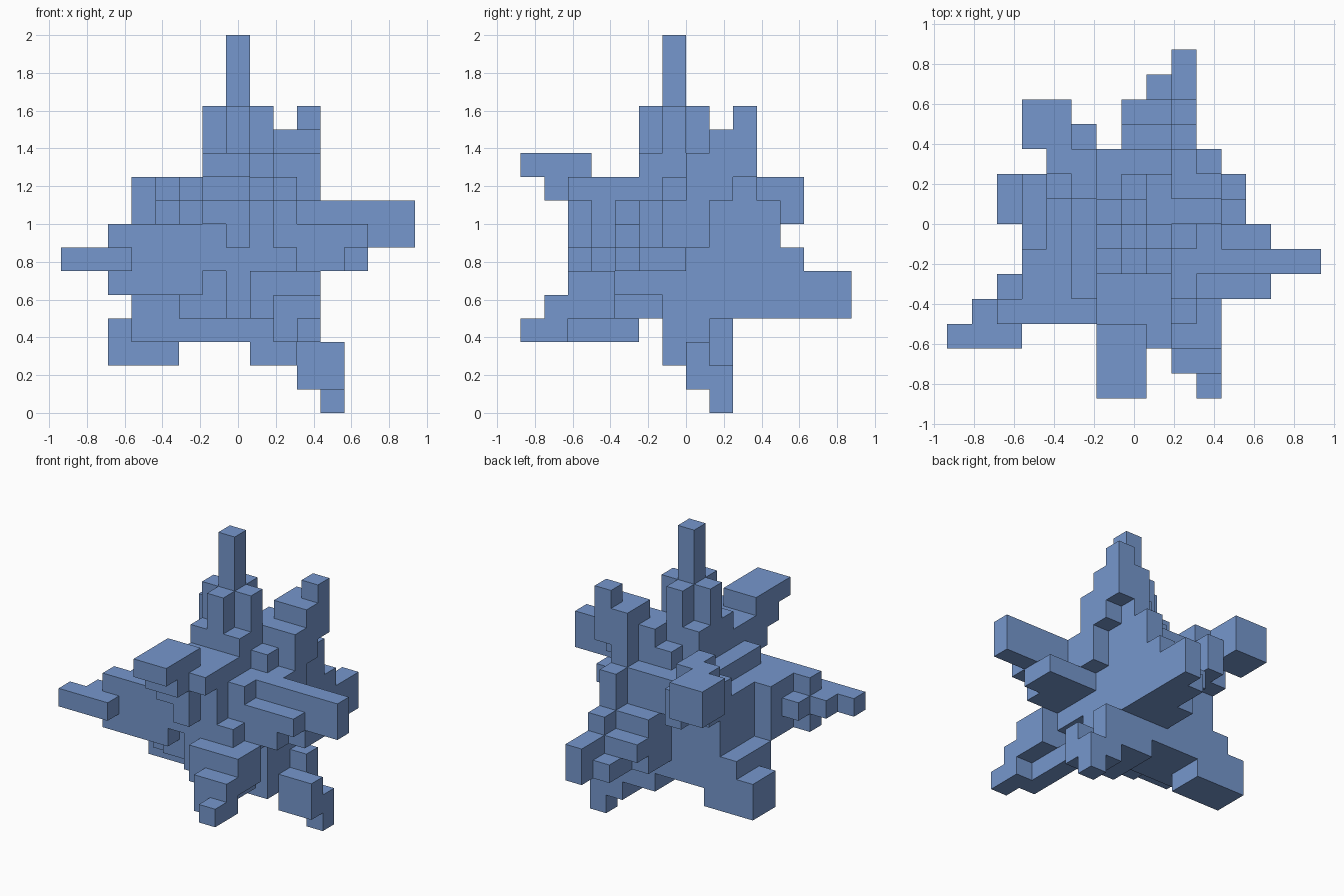
import bpy
import bmesh
from mathutils import Vector

if "Cube" in bpy.data.objects:
    bpy.data.objects.remove(bpy.data.objects["Cube"], do_unlink=True)

UNIT = 0.125
ORIGIN = Vector((-7.5, -7, 0))
cells = set()


def block(x, y, z):
    """Fill a box of cells; each argument is a (start, end) span in cells."""
    for i in range(*x):
        for j in range(*y):
            for k in range(*z):
                cells.add((i, j, k))


# Core
block(x=(6, 9), y=(6, 9), z=(3, 4))
block(x=(5, 9), y=(4, 9), z=(4, 9))
block(x=(9, 10), y=(6, 9), z=(4, 9))
block(x=(9, 10), y=(4, 6), z=(5, 9))
block(x=(6, 9), y=(4, 8), z=(9, 10))
block(x=(7, 9), y=(8, 9), z=(9, 10))
block(x=(8, 9), y=(8, 9), z=(10, 11))

# Top spire with its four buttresses
block(x=(6, 9), y=(5, 8), z=(9, 11))
block(x=(7, 8), y=(6, 7), z=(11, 16))
block(x=(6, 9), y=(6, 7), z=(11, 13))
block(x=(7, 8), y=(5, 8), z=(11, 13))

# Upper front arm
block(x=(6, 8), y=(0, 3), z=(10, 11))
block(x=(6, 8), y=(1, 5), z=(9, 10))
block(x=(8, 9), y=(2, 5), z=(9, 10))
block(x=(6, 8), y=(2, 5), z=(8, 9))
block(x=(7, 8), y=(2, 5), z=(7, 8))
block(x=(6, 9), y=(3, 5), z=(6, 9))
block(x=(7, 9), y=(3, 5), z=(4, 6))

# Lower front arm
block(x=(10, 11), y=(0, 1), z=(3, 4))
block(x=(9, 11), y=(1, 2), z=(3, 5))
block(x=(8, 11), y=(2, 4), z=(4, 6))
block(x=(9, 10), y=(2, 5), z=(3, 4))
block(x=(9, 10), y=(3, 5), z=(6, 7))

# Right-hand front arm, pointing to -x
block(x=(0, 3), y=(2, 3), z=(6, 7))
block(x=(1, 3), y=(3, 4), z=(6, 7))
block(x=(2, 6), y=(3, 4), z=(5, 8))
block(x=(2, 3), y=(4, 5), z=(6, 7))
block(x=(3, 6), y=(3, 6), z=(5, 8))
block(x=(5, 6), y=(5, 6), z=(4, 5))
block(x=(5, 6), y=(4, 9), z=(8, 9))

# Side arm, pointing to +x
block(x=(9, 15), y=(5, 6), z=(7, 9))
block(x=(9, 13), y=(4, 5), z=(7, 8))
block(x=(10, 12), y=(4, 5), z=(6, 7))
block(x=(9, 13), y=(5, 7), z=(6, 7))
block(x=(9, 11), y=(6, 7), z=(7, 9))
block(x=(9, 10), y=(6, 7), z=(8, 10))

# Back arm
block(x=(9, 10), y=(9, 14), z=(4, 6))
block(x=(8, 10), y=(9, 13), z=(4, 5))
block(x=(8, 10), y=(9, 12), z=(4, 6))
block(x=(7, 8), y=(11, 12), z=(5, 6))
block(x=(9, 10), y=(11, 12), z=(6, 7))
block(x=(7, 10), y=(9, 11), z=(4, 7))
block(x=(7, 9), y=(9, 10), z=(7, 9))

# Upper back arm
block(x=(3, 5), y=(10, 12), z=(8, 10))
block(x=(4, 5), y=(9, 10), z=(9, 10))
block(x=(5, 6), y=(8, 10), z=(9, 10))
block(x=(5, 6), y=(9, 11), z=(7, 9))
block(x=(4, 7), y=(8, 10), z=(7, 9))

# Upper corner arm
block(x=(10, 11), y=(9, 10), z=(12, 13))
block(x=(9, 11), y=(8, 10), z=(11, 12))
block(x=(9, 11), y=(7, 10), z=(10, 11))
block(x=(8, 11), y=(7, 8), z=(7, 10))
block(x=(8, 11), y=(8, 9), z=(9, 10))
block(x=(9, 10), y=(8, 10), z=(7, 10))
block(x=(9, 10), y=(10, 11), z=(7, 9))

# Stepped leg on the +x side
block(x=(11, 12), y=(8, 9), z=(0, 2))
block(x=(11, 12), y=(7, 8), z=(1, 3))
block(x=(10, 11), y=(7, 9), z=(1, 3))
block(x=(9, 11), y=(8, 9), z=(2, 4))
block(x=(8, 10), y=(6, 9), z=(2, 5))

# Wide leg on the -x side
block(x=(2, 5), y=(7, 9), z=(2, 4))
block(x=(3, 7), y=(6, 9), z=(3, 5))
block(x=(4, 7), y=(6, 9), z=(4, 8))


def skin(mesh):
    """Cover every exposed cell side with a quad, then merge flat areas."""
    bm = bmesh.new()
    for cell in cells:
        low = Vector(cell) + ORIGIN
        for axis in range(3):
            for side in (0, 1):
                neighbour = list(cell)
                neighbour[axis] += 2 * side - 1
                if tuple(neighbour) in cells:
                    continue
                u, v = Vector(), Vector()
                u[(axis + 1) % 3] = v[(axis + 2) % 3] = 1
                base = low.copy()
                base[axis] += side
                ring = [base, base + u, base + u + v, base + v]
                if not side:
                    ring.reverse()
                bm.faces.new([bm.verts.new(p * UNIT) for p in ring])
    bmesh.ops.remove_doubles(bm, verts=bm.verts, dist=UNIT / 100)
    bmesh.ops.dissolve_limit(bm, angle_limit=0.01, verts=bm.verts, edges=bm.edges)
    bm.to_mesh(mesh)
    bm.free()


# Single flat colour
blue = bpy.data.materials.new("soft_blue")
blue.use_nodes = True
colour = (0.18, 0.31, 0.61, 1)
blue.diffuse_color = colour
blue.node_tree.nodes["Principled BSDF"].inputs["Base Color"].default_value = colour

mesh = bpy.data.meshes.new("block_star")
skin(mesh)
mesh.materials.append(blue)
star = bpy.data.objects.new("block_star", mesh)
bpy.context.collection.objects.link(star)
